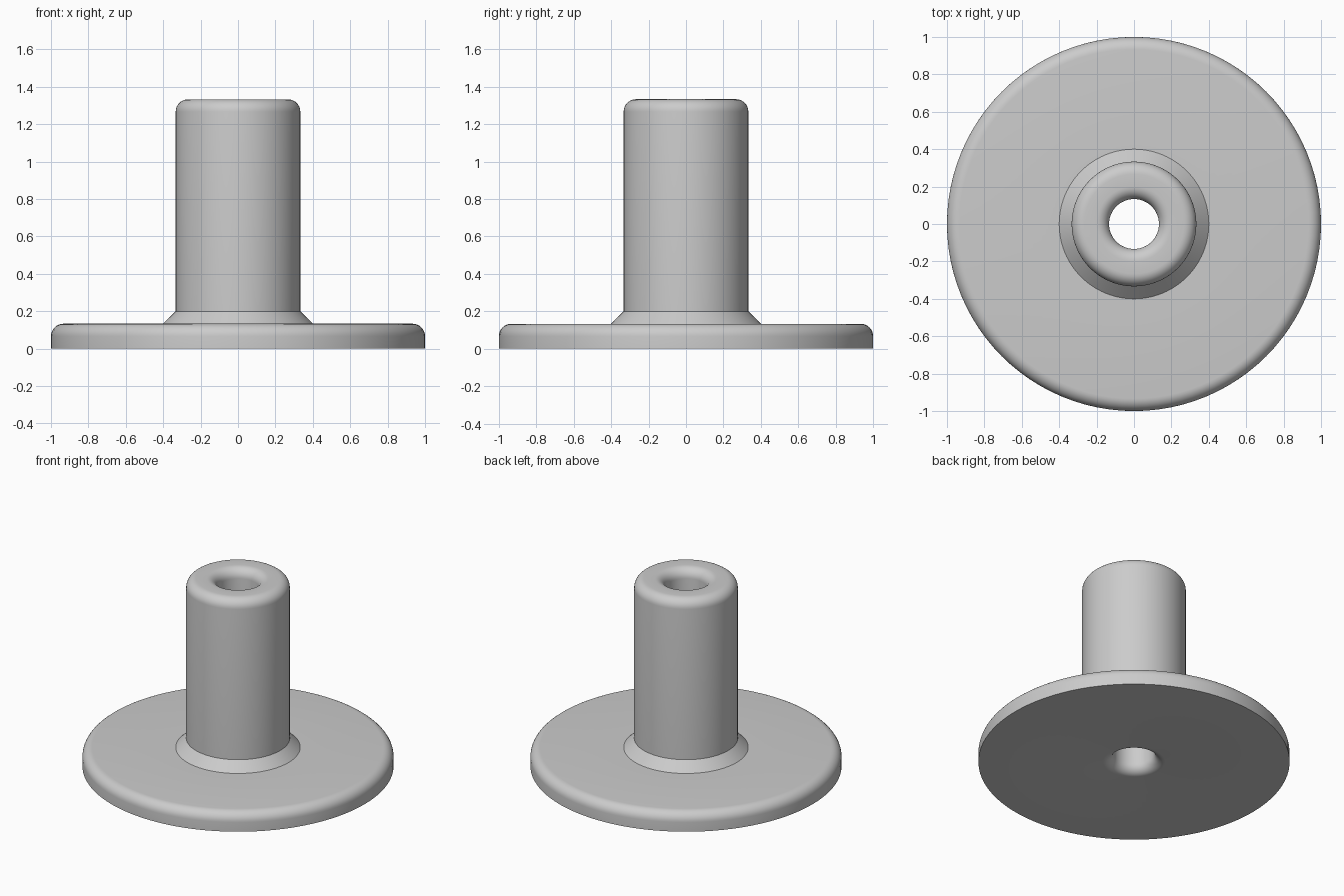
import bpy
import bmesh
from math import cos, sin, pi, radians

if "Cube" in bpy.data.objects:
    bpy.data.objects.remove(bpy.data.objects["Cube"], do_unlink=True)

SEGMENTS = 96
UNIT = 1 / 15            # fillet and chamfer size
BORE, TUBE, FLANGE = 2 * UNIT, 5 * UNIT, 15 * UNIT
FLANGE_TOP, HEIGHT = 2 * UNIT, 20 * UNIT

grey = bpy.data.materials.new("plain grey")
grey.use_nodes = True
grey.diffuse_color = (0.6, 0.6, 0.6, 1)
grey.node_tree.nodes["Principled BSDF"].inputs["Base Color"].default_value = (0.6, 0.6, 0.6, 1)


def fillet(r, z, start, end, steps=8):
    """Arc of profile points around (r, z), angles in degrees."""
    angles = [radians(start + (end - start) * i / steps) for i in range(steps + 1)]
    return [(r + UNIT * cos(a), z + UNIT * sin(a)) for a in angles]


# Closed cross-section: flange, chamfered collar, tube and rounded bore
profile = [(FLANGE, 0)]
profile += fillet(FLANGE - UNIT, FLANGE_TOP - UNIT, 0, 90)
profile += [(TUBE + UNIT, FLANGE_TOP), (TUBE, FLANGE_TOP + UNIT)]
profile += fillet(TUBE - UNIT, HEIGHT - UNIT, 0, 90)
profile += fillet(BORE + UNIT, HEIGHT - UNIT, 90, 180)
profile += fillet(BORE + UNIT, UNIT, 180, 270)

# Drop coincident neighbours where fillets meet
profile = [p for i, p in enumerate(profile)
           if abs(p[0] - profile[i - 1][0]) + abs(p[1] - profile[i - 1][1]) > 1e-5]

# Revolve the section around the vertical axis
bm = bmesh.new()
rings = []
for s in range(SEGMENTS):
    a = 2 * pi * s / SEGMENTS
    rings.append([bm.verts.new((r * cos(a), r * sin(a), z)) for r, z in profile])
for s in range(SEGMENTS):
    here, after = rings[s], rings[(s + 1) % SEGMENTS]
    for i in range(len(profile)):
        j = (i + 1) % len(profile)
        bm.faces.new((here[i], after[i], after[j], here[j]))
bmesh.ops.recalc_face_normals(bm, faces=bm.faces)

mesh = bpy.data.meshes.new("flanged_bushing")
bm.to_mesh(mesh)
bm.free()
mesh.materials.append(grey)
bushing = bpy.data.objects.new("flanged_bushing", mesh)
bpy.context.collection.objects.link(bushing)

# Smooth curves, crisp collar and base edges
bpy.ops.object.select_all(action='DESELECT')
bushing.select_set(True)
bpy.context.view_layer.objects.active = bushing
bpy.ops.object.shade_smooth_by_angle(angle=radians(30))
